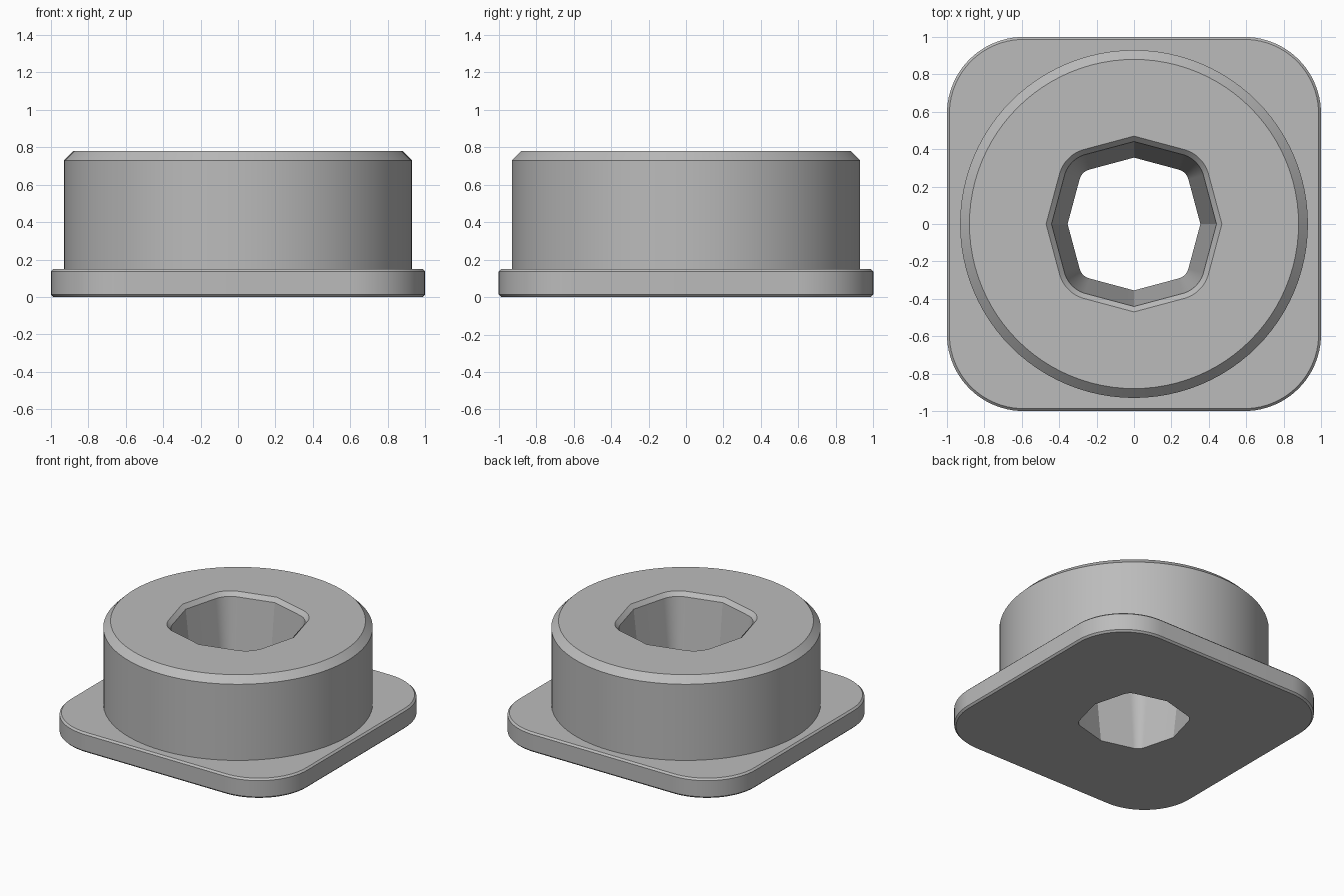
import bpy, bmesh
from math import sin, cos, tan, radians, pi

N = 24  # points per quadrant in every ring

if "Cube" in bpy.data.objects:
    bpy.data.objects.remove(bpy.data.objects["Cube"])

grey = bpy.data.materials.new("plain_grey")
grey.use_nodes = True
grey.diffuse_color = (0.5, 0.5, 0.5, 1)
grey.node_tree.nodes["Principled BSDF"].inputs["Base Color"].default_value = grey.diffuse_color


def four_fold(quadrant, z):
    """Repeat one quadrant of points around the z axis."""
    turns = [(1, 0), (0, 1), (-1, 0), (0, -1)]
    return [(x * c - y * s, x * s + y * c, z) for c, s in turns for x, y in quadrant]


def circle(r, z):
    return four_fold([(r * cos(i * pi / 2 / N), r * sin(i * pi / 2 / N)) for i in range(N)], z)


def peaked_square(half, radius, slope, z):
    """Square with each side peaked by slope degrees and its corners rounded."""
    a = radians(slope)
    corner = half / (1 + tan(a))
    # centre of the corner arc lies on the diagonal
    centre = corner - radius / (cos(a) + sin(a))
    points = [(half, 0)]
    for i in range(N - 1):
        t = a + (pi / 2 - 2 * a) * i / (N - 2)
        points.append((centre + radius * cos(t), centre + radius * sin(t)))
    return four_fold(points, z)


def plate(inset, z):
    return peaked_square(1 - inset, 0.41 - inset, 0, z)


def hole(half, z):
    return peaked_square(half, 0.187 - (0.47 - half) * cos(radians(15)), 15, z)


def loft(name, rings):
    """Skin a sequence of rings with quads."""
    bm = bmesh.new()
    loops = [[bm.verts.new(p) for p in ring] for ring in rings]
    for low, high in zip(loops, loops[1:]):
        for i in range(len(low)):
            j = (i + 1) % len(low)
            bm.faces.new((low[i], low[j], high[j], high[i]))
    mesh = bpy.data.meshes.new(name)
    bm.to_mesh(mesh)
    bm.free()
    obj = bpy.data.objects.new(name, mesh)
    bpy.context.collection.objects.link(obj)
    mesh.materials.append(grey)
    bpy.ops.object.select_all(action="DESELECT")
    obj.select_set(True)
    bpy.context.view_layer.objects.active = obj
    bpy.ops.object.shade_smooth_by_angle(angle=radians(25))
    return obj


# Rounded square base plate with chamfered edges
loft("base_flange", [
    hole(0.355, 0), plate(0.013, 0), plate(0, 0.013),
    plate(0, 0.137), plate(0.013, 0.15), circle(0.93, 0.15)])

# Round collar with a chamfered rim and a tapered through hole
loft("collar_with_tapered_hole", [
    circle(0.93, 0.15), circle(0.93, 0.73), circle(0.88, 0.78),
    hole(0.47, 0.78), hole(0.441, 0.75), hole(0.355, 0)])
